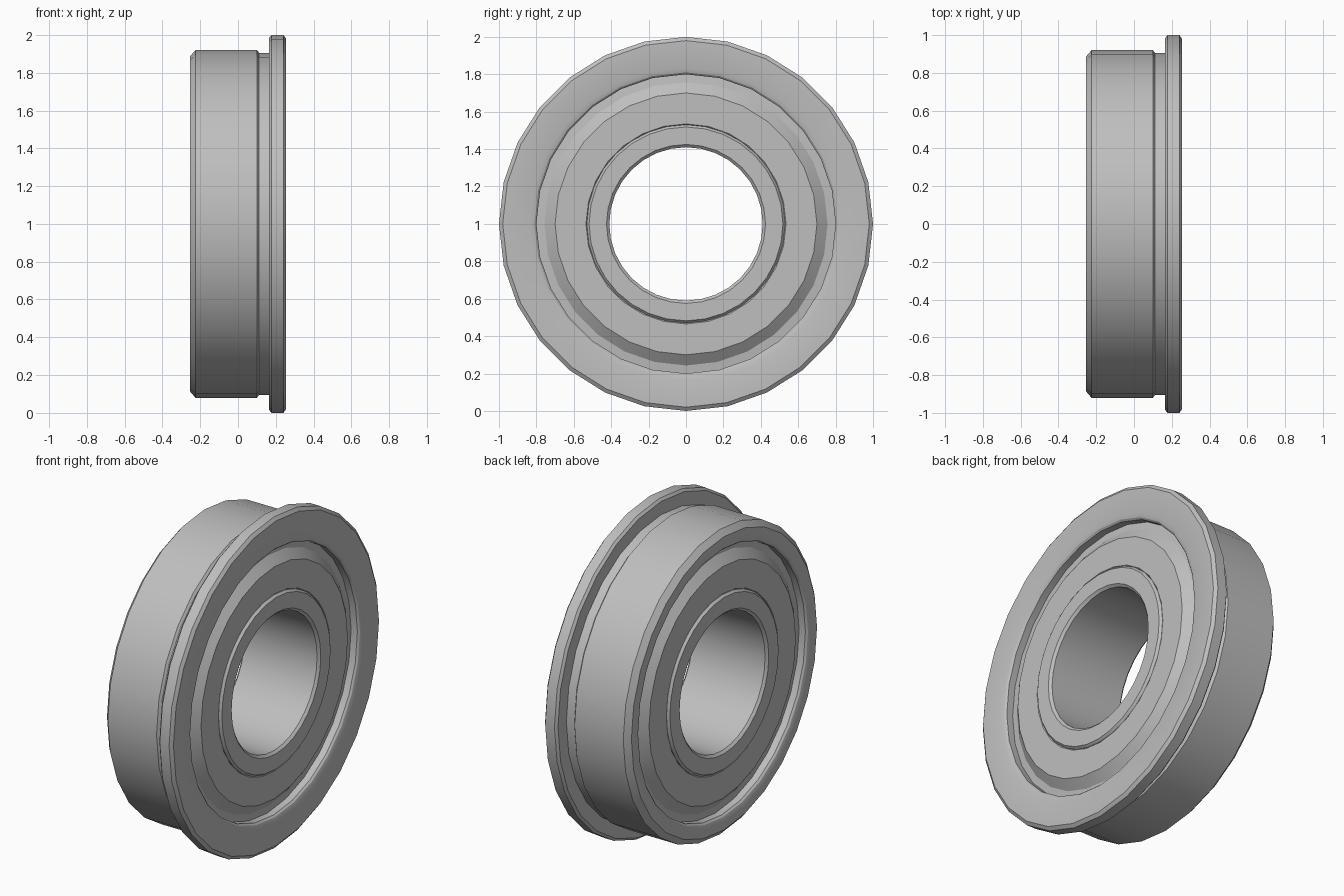
import bpy, bmesh
from math import cos, sin, tau, radians

cube = bpy.data.objects.get("Cube")
if cube:
    bpy.data.objects.remove(cube, do_unlink=True)

steel = bpy.data.materials.new("brushed_grey_steel")
steel.use_nodes = True
grey = (0.52, 0.52, 0.52, 1)
steel.diffuse_color = grey
steel.node_tree.nodes["Principled BSDF"].inputs["Base Color"].default_value = grey


def lathe(name, profile, sides):
    """Revolve a closed (x, radius) section about the x axis through z = 1."""
    bm = bmesh.new()
    rings = []
    for i in range(sides):
        a = tau * i / sides
        rings.append([bm.verts.new((x, r * sin(a), 1 + r * cos(a))) for x, r in profile])
    n = len(profile)
    for i in range(sides):
        p, q = rings[i], rings[(i + 1) % sides]
        for j in range(n):
            k = (j + 1) % n
            bm.faces.new((p[j], p[k], q[k], q[j]))
    bmesh.ops.recalc_face_normals(bm, faces=bm.faces)
    mesh = bpy.data.meshes.new(name)
    bm.to_mesh(mesh)
    bm.free()
    mesh.materials.append(steel)
    obj = bpy.data.objects.new(name, mesh)
    bpy.context.collection.objects.link(obj)
    bpy.ops.object.select_all(action="DESELECT")
    obj.select_set(True)
    bpy.context.view_layer.objects.active = obj
    bpy.ops.object.shade_smooth_by_angle(angle=radians(25))
    return obj


W = 0.255  # half width of the bearing

# Outer ring: chamfered body, relief groove, flange, recessed seat for the shields
recess = [(W, 0.835), (W - 0.008, 0.81), (W - 0.018, 0.80), (0.17, 0.80)]
body = [(-W, 0.885), (-0.225, 0.92), (0.10, 0.92), (0.112, 0.905), (0.165, 0.905)]
flange = [(0.165, 0.985), (0.178, 1.0), (0.24, 1.0), (W, 0.98)]
lathe("outer_ring", body + flange + recess + [(-x, r) for x, r in reversed(recess)], 28)

# Inner ring with small chamfers on both edges
edge = [(W - 0.014, 0.53), (W, 0.518), (W, 0.425), (W - 0.014, 0.41)]
lathe("inner_ring", edge + [(-x, r) for x, r in reversed(edge)], 32)

# Raised shields closing the gap on each face
shield = [(0.235, 0.528), (0.243, 0.535), (0.243, 0.70), (0.20, 0.757),
          (0.195, 0.802), (0.175, 0.802), (0.175, 0.528)]
for side, sign in (("left", 1), ("right", -1)):
    lathe(side + "_shield", [(sign * x, r) for x, r in shield], 28)
